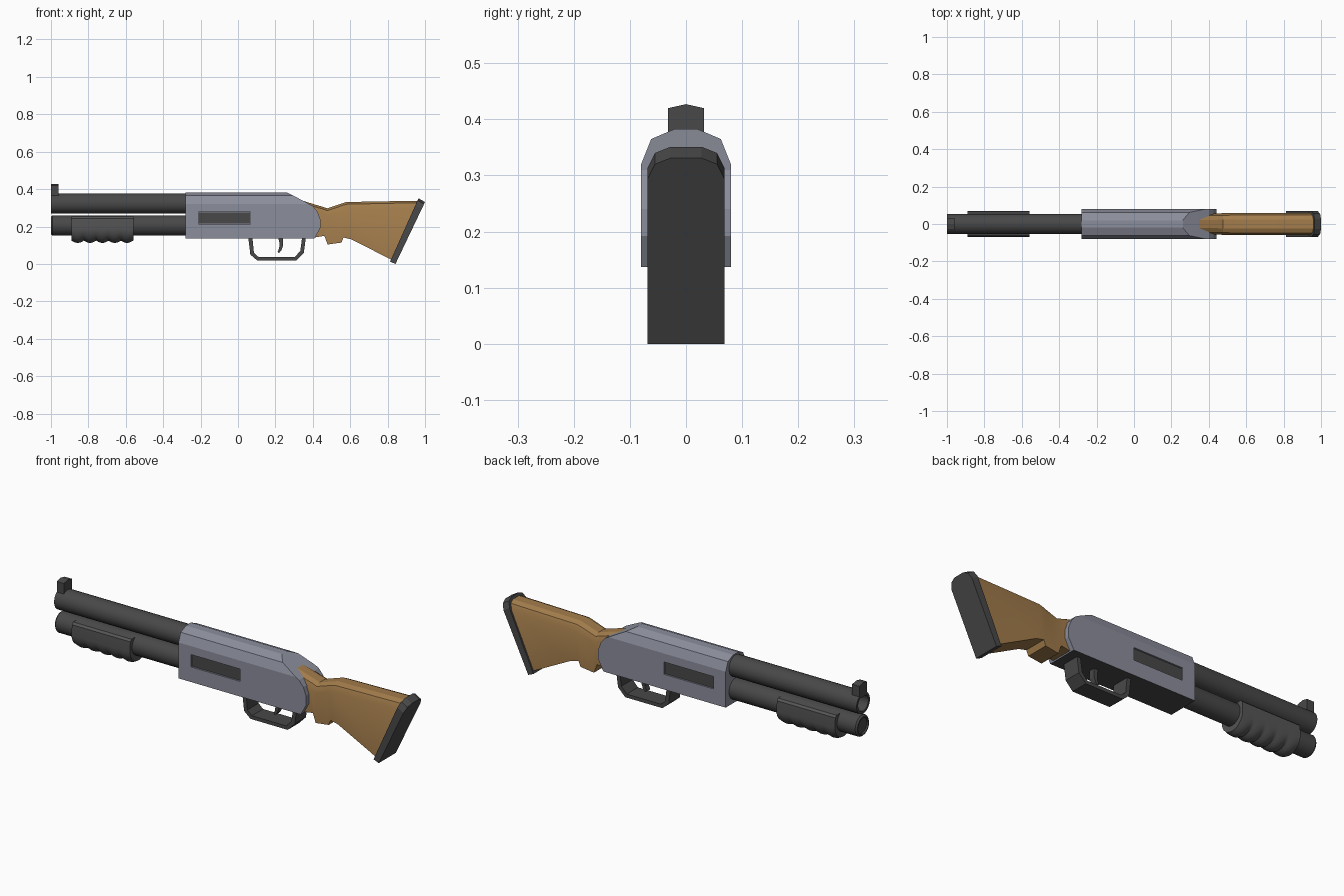
import bpy, bmesh, math

if "Cube" in bpy.data.objects:
    bpy.data.objects.remove(bpy.data.objects["Cube"])


def material(name, rgb):
    m = bpy.data.materials.new(name)
    m.diffuse_color = (*rgb, 1)
    m.use_nodes = True
    m.node_tree.nodes["Principled BSDF"].inputs["Base Color"].default_value = m.diffuse_color
    return m


DARK = material("dark_metal", (0.065, 0.065, 0.065))
GRIP = material("grip_polymer", (0.09, 0.09, 0.09))
STEEL = material("receiver_steel", (0.26, 0.27, 0.33))
WOOD = material("wood", (0.36, 0.20, 0.07))


def loft(name, rings, mat, smooth=None):
    """Bridge equal-sized point rings and cap both ends."""
    bm = bmesh.new()
    vs = [[bm.verts.new(p) for p in r] for r in rings]
    n = len(rings[0])
    for a, b in zip(vs, vs[1:]):
        for i in range(n):
            j = (i + 1) % n
            bm.faces.new((a[i], a[j], b[j], b[i]))
    bm.faces.new(vs[0])
    bm.faces.new(vs[-1])
    bmesh.ops.recalc_face_normals(bm, faces=bm.faces)
    me = bpy.data.meshes.new(name)
    bm.to_mesh(me)
    bm.free()
    me.materials.append(mat)
    ob = bpy.data.objects.new(name, me)
    bpy.context.collection.objects.link(ob)
    if smooth:
        bpy.ops.object.select_all(action='DESELECT')
        ob.select_set(True)
        bpy.context.view_layer.objects.active = ob
        bpy.ops.object.shade_smooth_by_angle(angle=math.radians(smooth))
    return ob


def side_prism(name, xz, y0, y1, mat):
    return loft(name, [[(x, y, z) for x, z in xz] for y in (y0, y1)], mat)


def box_xz(x0, x1, z0, z1):
    return [(x0, z0), (x1, z0), (x1, z1), (x0, z1)]


def lathe(name, zc, profile, mat, n=24):
    ang = [2 * math.pi * i / n for i in range(n)]
    return loft(name, [[(x, r * math.sin(a), zc + r * math.cos(a)) for a in ang]
                       for x, r in profile], mat, 35)


def boolean(ob, cutter, op):
    mod = ob.modifiers.new(op, 'BOOLEAN')
    mod.operation, mod.object, mod.solver = op, cutter, 'EXACT'
    bpy.context.view_layer.objects.active = ob
    bpy.ops.object.modifier_apply(modifier=mod.name)
    bpy.data.objects.remove(cutter)


def mirror_y(half):
    """half: (y, z) from bottom to top on the +y side."""
    return half + [(-y, z) for y, z in reversed(half)]


# barrel with open bore, and magazine tube with recessed cap
lathe("barrel", 0.323, [(-0.2, 0.054), (-1, 0.054), (-1, 0.041), (-0.7, 0.041)], DARK)
lathe("magazine_tube", 0.206, [(-0.2, 0.054), (-0.992, 0.054), (-1, 0.047),
                               (-1, 0.041), (-0.993, 0.039)], DARK)

# front sight
sight = mirror_y([(0.032, 0.355), (0.032, 0.42), (0.0001, 0.427)])
loft("front_sight", [[(x, y, z) for y, z in sight] for x in (-1, -0.96)], DARK)

# ribbed pump grip: U section whose underside swells into five ribs
rings = []
for i in range(41):
    t = i / 40
    depth = 0.066 + 0.012 * abs(math.sin(5 * math.pi * t))
    half = [(0.07 * math.sin(a), 0.19 - depth * math.cos(a))
            for a in [math.pi / 2 * (k + 0.5) / 7.5 for k in range(8)]]
    half += [(0.068, 0.243), (0.058, 0.253)]
    rings.append([(-0.89 + 0.33 * t, y, z) for y, z in mirror_y(half)])
loft("pump_grip", rings, GRIP, 40)

# receiver: arched section trimmed by its side outline
section = mirror_y([(0.08, 0.137), (0.08, 0.32), (0.062, 0.365), (0.02, 0.383)])
receiver = loft("receiver", [[(x, y, z) for y, z in section] for x in (-0.28, 0.5)], STEEL)
outline = [(-0.4, 0.1), (0.389, 0.1), (0.41, 0.137), (0.44, 0.192), (0.44, 0.24),
           (0.425, 0.28), (0.40, 0.31), (0.34, 0.342), (0.26, 0.3835), (0.24, 0.42), (-0.4, 0.42)]
boolean(receiver, side_prism("trim", outline, -0.2, 0.2, STEEL), 'INTERSECT')
# recessed ports on both sides with a dark bolt panel inside
for s in (1, -1):
    port = side_prism("port_cutter", box_xz(-0.21, 0.068, 0.214, 0.277), s * 0.07, s * 0.1, STEEL)
    boolean(receiver, port, 'DIFFERENCE')
side_prism("bolt_panel", box_xz(-0.209, 0.067, 0.215, 0.276), -0.073, 0.073, DARK)
# dark underside
receiver.data.materials.clear()
receiver.data.materials.append(STEEL)
receiver.data.materials.append(DARK)
for p in receiver.data.polygons:
    p.material_index = 1 if p.normal.z < -0.9 and p.center.z < 0.15 else 0

# trigger guard: flat strap following a path
outer = [(0.054, 0.15), (0.066, 0.05), (0.102, 0.019), (0.312, 0.019), (0.352, 0.06), (0.364, 0.15)]
inner = [(0.076, 0.15), (0.085, 0.06), (0.11, 0.037), (0.303, 0.037), (0.333, 0.069), (0.344, 0.15)]
loft("trigger_guard", [[(xo, -0.045, zo), (xo, 0.045, zo), (xi, 0.045, zi), (xi, -0.045, zi)]
                       for (xo, zo), (xi, zi) in zip(outer, inner)], DARK)

# curved trigger
side_prism("trigger", [(0.213, 0.15), (0.24, 0.15), (0.24, 0.095), (0.232, 0.072), (0.219, 0.058),
                       (0.212, 0.064), (0.22, 0.085), (0.222, 0.11)], -0.015, 0.015, DARK)


def stock_ring(xt, zt, xb, zb, w):
    """Square-bottomed, round-topped section between a top and a bottom point."""
    length = math.hypot(xt - xb, zt - zb)
    ring = []
    for y, d in mirror_y([(w, length), (w, 0.042), (0.8 * w, 0.012), (0.4 * w, 0)]):
        k = d / length
        ring.append((xt + (xb - xt) * k, y, zt + (zb - zt) * k))
    return ring


# wooden stock with the lower grip nub
stations = [(0.30, 0.352, 0.32, 0.16, 0.055), (0.42, 0.315, 0.414, 0.142, 0.056),
            (0.455, 0.305, 0.462, 0.150, 0.057), (0.477, 0.297, 0.479, 0.104, 0.058),
            (0.545, 0.320, 0.553, 0.114, 0.059), (0.563, 0.326, 0.564, 0.141, 0.06),
            (0.58, 0.331, 0.607, 0.131, 0.06), (0.97, 0.338, 0.825, 0.02, 0.06)]
loft("stock", [stock_ring(*s) for s in stations], WOOD, 25)

# butt pad
loft("butt_pad", [stock_ring(0.965, 0.351, 0.813, 0.012, 0.069),
                  stock_ring(1.0, 0.331, 0.842, 0.0, 0.069)], DARK)
